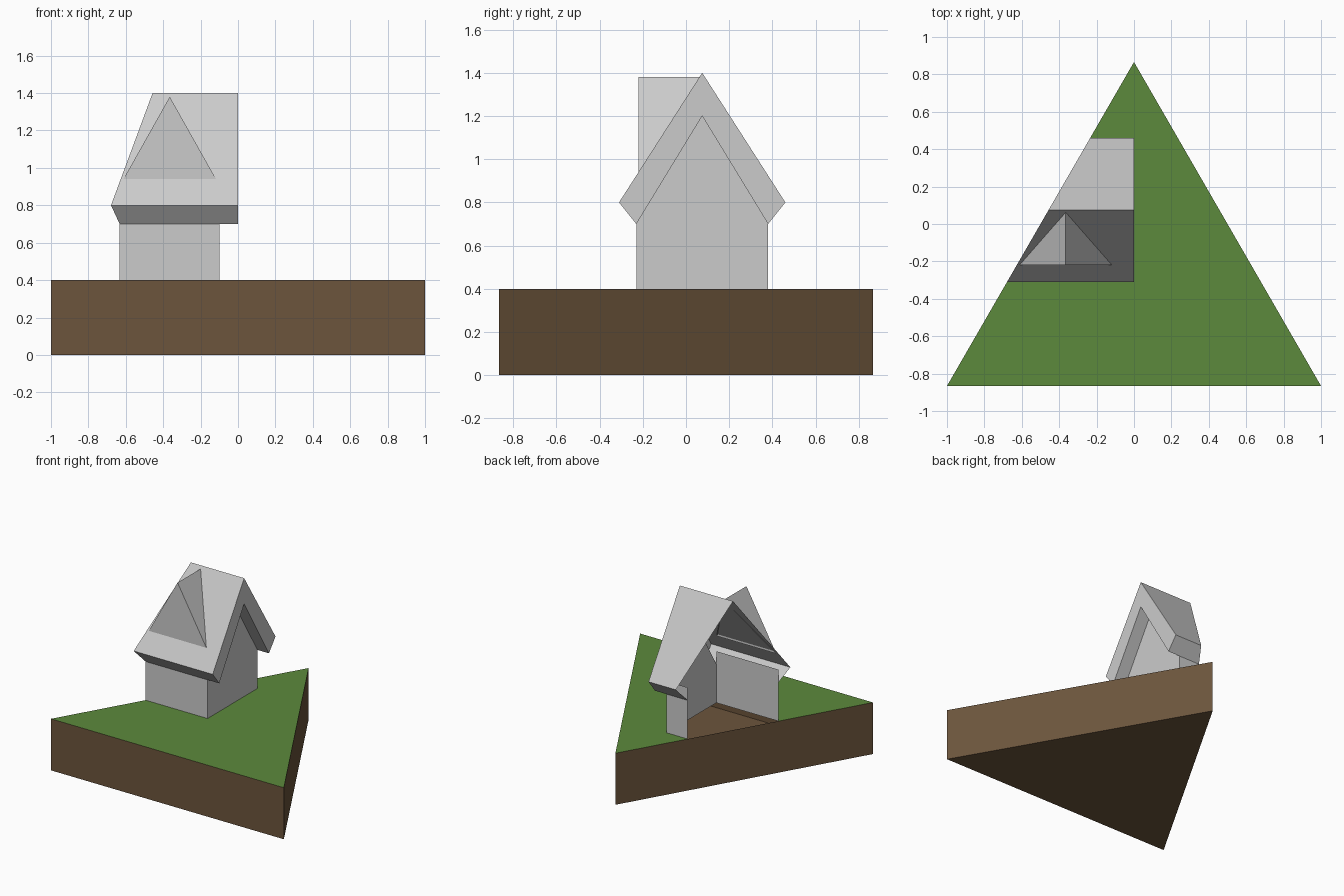
import bpy, bmesh
from mathutils import Vector

if "Cube" in bpy.data.objects:
    bpy.data.objects.remove(bpy.data.objects["Cube"])

H = 3 ** 0.5 / 2                      # half depth of the triangular plot
TOP = 0.4                             # ground level


def cut_x(y):
    """x of the slanted left edge of the plot at depth y."""
    return -1 + (y + H) / (2 * H)


def material(name, rgb):
    m = bpy.data.materials.new(name)
    m.diffuse_color = (*rgb, 1)
    m.use_nodes = True
    m.node_tree.nodes["Principled BSDF"].inputs["Base Color"].default_value = m.diffuse_color
    return m


def face(bm, pts):
    return bm.faces.new([bm.verts.new(p) for p in pts])


def sweep(bm, profile, x0, x1):
    """Sweep an open (y, z) profile along x."""
    for (ya, za), (yb, zb) in zip(profile, profile[1:]):
        face(bm, [(x0, ya, za), (x1, ya, za), (x1, yb, zb), (x0, yb, zb)])


def slice_left(bm):
    """Trim everything outside the slanted left edge of the plot."""
    bmesh.ops.bisect_plane(bm, geom=bm.verts[:] + bm.edges[:] + bm.faces[:],
                           plane_co=(-1, -H, 0), plane_no=(-2 * H, 1, 0),
                           clear_outer=True)


def finish(bm, name, mat=None, recalc=True):
    bmesh.ops.remove_doubles(bm, verts=bm.verts[:], dist=1e-4)
    if recalc:
        bmesh.ops.recalc_face_normals(bm, faces=bm.faces[:])
    me = bpy.data.meshes.new(name)
    bm.to_mesh(me)
    bm.free()
    ob = bpy.data.objects.new(name, me)
    bpy.context.collection.objects.link(ob)
    if mat:
        me.materials.append(mat)
    return ob


soil = material("soil", (0.15, 0.09, 0.045))
grass = material("grass", (0.108, 0.254, 0.045))

FRONT, BACK, SIDE, MID = -0.23, 0.38, -0.1, 0.075

# soil: hollow triangular block, bottom and three sides
corners = [(-1, -H), (1, -H), (0, H)]
bm = bmesh.new()
face(bm, [(x, y, 0) for x, y in reversed(corners)])
for (xa, ya), (xb, yb) in zip(corners, corners[1:] + corners[:1]):
    face(bm, [(xa, ya, 0), (xb, yb, 0), (xb, yb, TOP), (xa, ya, TOP)])
finish(bm, "soil_block", soil, recalc=False)

# grass: top sheet with the house footprint left open
outline = corners + [(cut_x(BACK), BACK), (SIDE, BACK), (SIDE, FRONT), (cut_x(FRONT), FRONT)]
bm = bmesh.new()
face(bm, [(x, y, TOP) for x, y in outline])
finish(bm, "grass_top", grass, recalc=False)

# walls: front, back and the gabled right side
bm = bmesh.new()
sweep(bm, [(FRONT, TOP), (FRONT, 0.8)], -1, SIDE)
sweep(bm, [(BACK, 0.8), (BACK, TOP)], -1, SIDE)
inner = [(FRONT, 0.7), (MID, 1.2), (BACK, 0.7)]
face(bm, [(SIDE, y, z) for y, z in [(FRONT, TOP), (BACK, TOP)] + inner[::-1]])
slice_left(bm)
finish(bm, "house_walls", recalc=False)

# roof: outer shell with sloped soffits, end band and overhang underside
outer = [(FRONT, 0.7), (-0.31, 0.8), (MID, 1.4), (0.46, 0.8), (BACK, 0.7)]
bm = bmesh.new()
sweep(bm, outer, -1, 0)
sweep(bm, inner[::-1], SIDE, 0)
half = len(outer) // 2
face(bm, [(0, y, z) for y, z in outer[:half + 1][::-1] + inner[:2]])
face(bm, [(0, y, z) for y, z in inner[1:] + outer[half:][::-1]])
slice_left(bm)
finish(bm, "roof", recalc=False)

# dormer: triangular front with two slopes running back to the main roof
apex, ridge_end = Vector((-0.365, -0.22, 1.38)), Vector((-0.365, 0.062, 1.38))
left, right = Vector((-0.621, -0.22, 0.925)), Vector((-0.109, -0.22, 0.925))
bm = bmesh.new()
face(bm, [left, right, apex])
face(bm, [left, apex, ridge_end])
face(bm, [apex, right, ridge_end])
finish(bm, "dormer", recalc=False)
